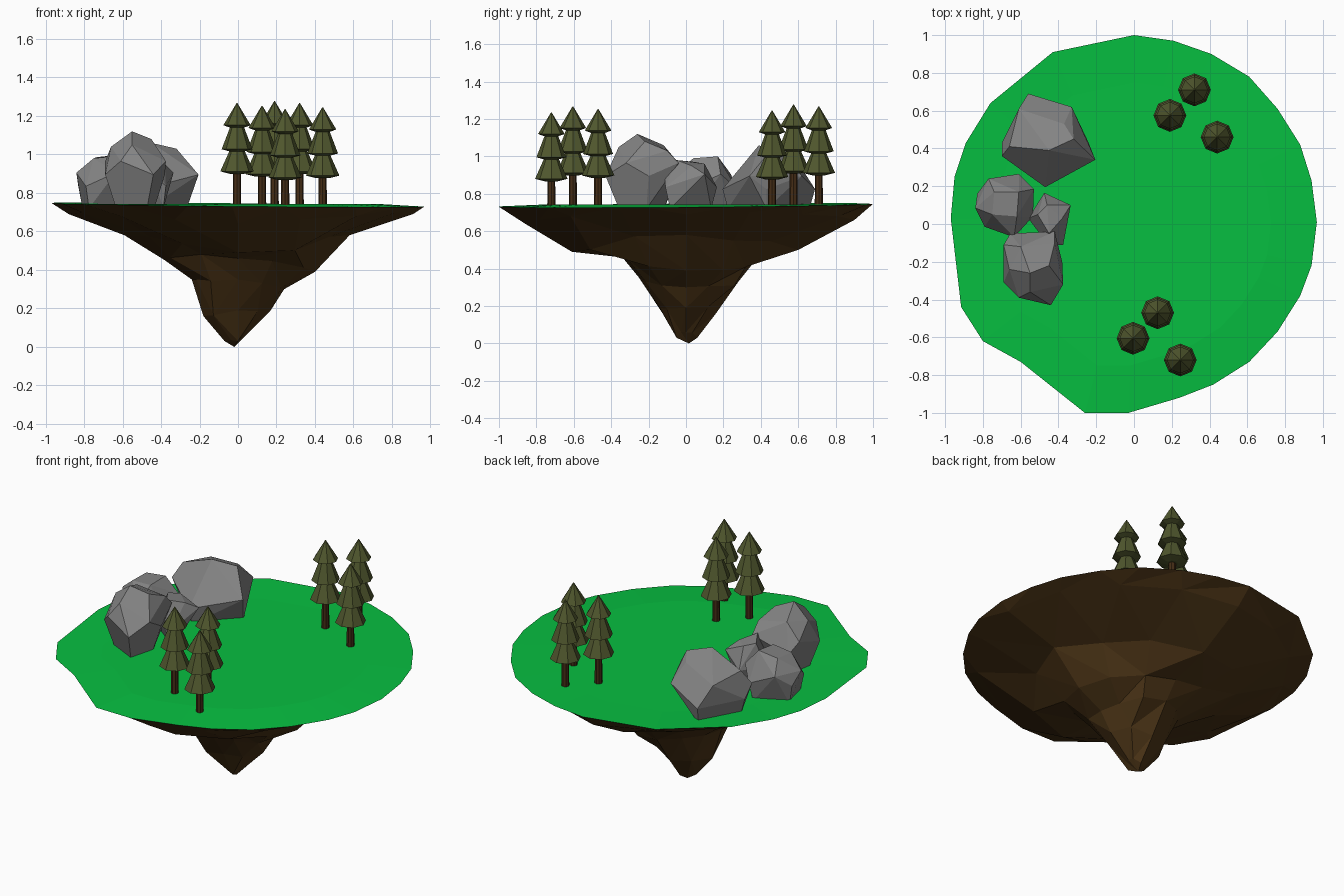
import bpy, bmesh, math, random
from mathutils import Matrix

if "Cube" in bpy.data.objects:
    bpy.data.objects.remove(bpy.data.objects["Cube"])

random.seed(4)
TAU = math.tau


def material(name, rgb):
    m = bpy.data.materials.new(name)
    m.diffuse_color = (*rgb, 1)
    m.use_nodes = True
    m.node_tree.nodes["Principled BSDF"].inputs["Base Color"].default_value = m.diffuse_color
    return m


GRASS = material("grass", (0.002, 0.52, 0.052))
DIRT = material("dirt", (0.07, 0.034, 0.008))
LEAF = material("needles", (0.08, 0.095, 0.027))
BARK = material("bark", (0.06, 0.027, 0.008))
STONE = material("stone", (0.23, 0.23, 0.23))


def finish(bm, name, *mats):
    bmesh.ops.recalc_face_normals(bm, faces=bm.faces)
    me = bpy.data.meshes.new(name)
    bm.to_mesh(me)
    bm.free()
    ob = bpy.data.objects.new(name, me)
    for m in mats:
        me.materials.append(m)
    bpy.context.collection.objects.link(ob)
    return ob


# Island: grass top and a faceted earth cone below
RIM = [(.968, .01), (.94, .23), (.88, .42), (.76, .61), (.61, .78), (.41, .90),
       (.21, .97), (0, 1), (-.43, .91), (-.76, .64), (-.89, .43), (-.95, .25),
       (-.97, .03), (-.915, -.44), (-.80, -.62), (-.60, -.73), (-.26, -1),
       (-.03, -1), (.24, -.92), (.42, -.85), (.61, -.73), (.76, -.57),
       (.88, -.38), (.94, -.22)]
# (radius, height) toward +x, +y, -x, -y for each ring
RINGS = [[(.91, .69), (.90, .66), (.88, .69), (.86, .64)],
         [(.58, .58), (.60, .50), (.59, .58), (.61, .49)],
         [(.40, .39), (.36, .43), (.38, .45), (.34, .46)],
         [(.24, .30), (.28, .33), (.24, .35), (.25, .35)],
         [(.17, .19), (.16, .16), (.18, .16), (.14, .19)],
         [(.04, .06), (.06, .03), (.07, .03), (.05, .03)]]
COUNTS = [16, 12, 12, 12, 8, 8]
# radius variation between the four main directions, per ring
VARY = [(.97, 1), (.84, 1.0), (.88, 1.12), (.92, 1.15), (.92, 1.15), (.85, 1)]


def angle(v):
    return math.atan2(v.co.y, v.co.x) % TAU


def stitch(bm, a, b):
    # triangle strip between two rings of any point count
    A = [angle(v) for v in a] + [TAU + angle(a[0])]
    B = [angle(v) for v in b] + [TAU + angle(b[0])]
    i = j = 0
    while i < len(a) or j < len(b):
        p, q = a[i % len(a)], b[j % len(b)]
        if j == len(b) or (i < len(a) and A[i + 1] <= B[j + 1]):
            i += 1
            bm.faces.new((p, a[i % len(a)], q))
        else:
            j += 1
            bm.faces.new((p, b[j % len(b)], q))


bm = bmesh.new()
rim = [bm.verts.new((x, y, .738 - .01 * x + .008 * y)) for x, y in RIM]
inner = [bm.verts.new((x * .75, y * .75, .743)) for x, y in RIM]
for k in range(len(rim)):
    n = (k + 1) % len(rim)
    bm.faces.new((rim[k], rim[n], inner[n], inner[k]))
bm.faces.new(inner)
prev = rim
for level, (ring, n) in enumerate(zip(RINGS, COUNTS)):
    cur = []
    for k in range(n):
        q = k * 4 / n
        i, t = int(q), q % 1
        w = math.sin(t * math.pi / 2) ** 2
        (r0, z0), (r1, z1) = ring[i], ring[(i + 1) % 4]
        r, z = r0 + (r1 - r0) * w, z0 + (z1 - z0) * w
        if t > 0:
            r *= random.uniform(*VARY[level])
            z += random.uniform(-.015, .03) if level else .015
        a = k * TAU / n + 1e-4
        cur.append(bm.verts.new((r * math.cos(a), r * math.sin(a), z)))
    stitch(bm, prev, cur)
    prev = cur
tip = bm.verts.new((-.02, .015, 0))
for k in range(len(prev)):
    bm.faces.new((prev[k], prev[(k + 1) % len(prev)], tip))
top = set(inner)
for f in bm.faces:
    f.material_index = 0 if top & set(f.verts) else 1
finish(bm, "island", GRASS, DIRT)


# Boulders: convex hull of base, belly outline and crown
def boulder(name, outline, crown, belly, base):
    bm = bmesh.new()
    cx = sum(p[0] for p in outline) / len(outline)
    cy = sum(p[1] for p in outline) / len(outline)
    for k, (x, y) in enumerate(outline):
        bm.verts.new((x, y, belly + (.035 if k % 2 else -.035)))
        if k % 2 == 0:
            bm.verts.new((cx + (x - cx) * base, cy + (y - cy) * base, .72))
    for p in crown:
        bm.verts.new(p)
    bmesh.ops.convex_hull(bm, input=bm.verts)
    loose = [v for v in bm.verts if not v.link_faces]
    bmesh.ops.delete(bm, geom=loose, context='VERTS')
    bmesh.ops.dissolve_limit(bm, angle_limit=math.radians(10),
                             verts=bm.verts, edges=bm.edges)
    finish(bm, name, STONE)


boulder("large_boulder",
        [(-.56, .69), (-.33, .62), (-.24, .43), (-.205, .34), (-.47, .195),
         (-.70, .36), (-.70, .43)],
        [(-.61, .61, .95), (-.37, .53, 1.0), (-.32, .45, 1.03),
         (-.45, .39, 1.06), (-.66, .41, .98)], .86, .88)
boulder("tall_boulder",
        [(-.655, -.05), (-.42, -.04), (-.38, -.20), (-.375, -.32),
         (-.44, -.43), (-.61, -.39), (-.69, -.31), (-.69, -.11)],
        [(-.55, -.26, 1.12), (-.45, -.22, 1.08), (-.60, -.12, 1.06),
         (-.42, -.10, 1.03), (-.66, -.24, 1.04), (-.55, -.36, 1.05)], .93, .64)
boulder("round_boulder",
        [(-.83, .16), (-.77, .24), (-.61, .265), (-.53, .185), (-.535, .04),
         (-.635, -.07), (-.79, -.015), (-.84, .085)],
        [(-.74, .17, .985), (-.61, .17, 1.0), (-.62, .04, .99),
         (-.75, .05, .98)], .87, .84)
boulder("small_boulder",
        [(-.475, .165), (-.335, .10), (-.375, -.11), (-.45, -.115), (-.56, .03)],
        [(-.46, .10, .96), (-.38, .03, .95), (-.45, -.05, .98), (-.51, .05, .97)],
        .87, .8)


# Pine trees: eight-sided trunk with three stacked tiers
def cone(bm, x, y, z0, z1, r0, r1, mat):
    res = bmesh.ops.create_cone(
        bm, cap_ends=True, segments=8, radius1=r0, radius2=r1, depth=z1 - z0,
        matrix=Matrix.Translation((x, y, (z0 + z1) / 2)))
    for f in {f for v in res["verts"] for f in v.link_faces}:
        f.material_index = mat


TREES = [(.32, .71, 1.267), (.19, .575, 1.277), (.44, .46, 1.245),
         (.125, -.47, 1.253), (-.005, -.605, 1.267), (.245, -.72, 1.235)]
# (apex offset, rim offset, rim radius, top radius, underside offset)
TIERS = [(0, .115, .071, .002, .128), (.12, .24, .080, .034, .252),
         (.245, .355, .087, .038, .368)]
for k, (x, y, h) in enumerate(TREES):
    bm = bmesh.new()
    cone(bm, x, y, .73, h - .3, .022, .02, 0)
    for t0, t1, r, rt, under in TIERS:
        cone(bm, x, y, h - t1, h - t0, r, rt, 1)
        cone(bm, x, y, h - under, h - t1, .036, r, 1)
    # merge each tier's cone with its tapered underside
    caps = [f for f in bm.faces if len(f.verts) == 8 and f.material_index == 1
            and any(abs(f.calc_center_median().z - (h - t[1])) < 1e-3 for t in TIERS)]
    bmesh.ops.delete(bm, geom=caps, context='FACES_ONLY')
    bmesh.ops.remove_doubles(bm, verts=bm.verts, dist=1e-4)
    finish(bm, f"pine_tree_{k + 1}", BARK, LEAF)
